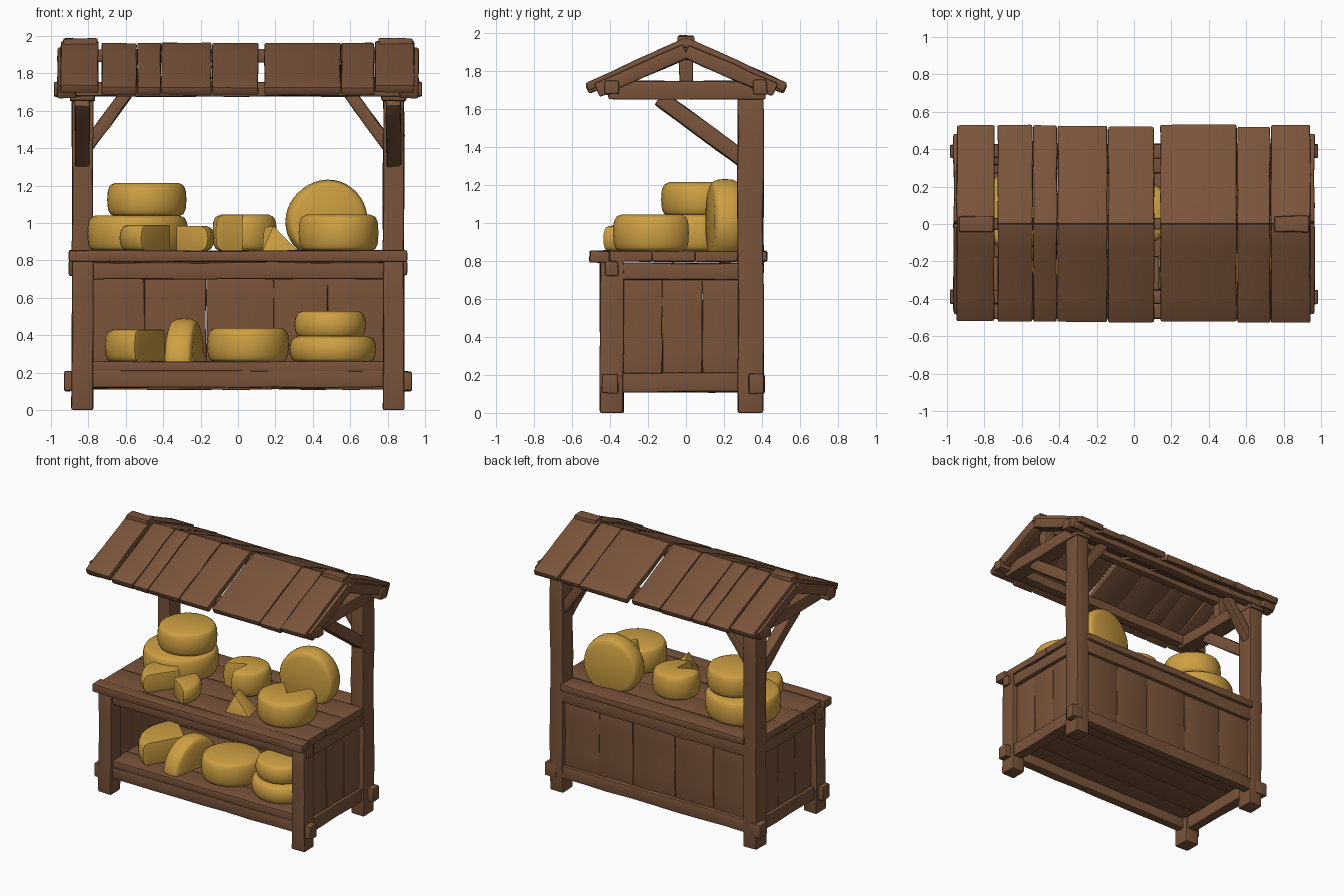
import bpy, bmesh, math, random
from mathutils import Vector, Matrix

if "Cube" in bpy.data.objects:
    bpy.data.objects.remove(bpy.data.objects["Cube"])

random.seed(4)


def material(name, rgb):
    m = bpy.data.materials.new(name)
    m.diffuse_color = (*rgb, 1)
    m.use_nodes = True
    m.node_tree.nodes["Principled BSDF"].inputs["Base Color"].default_value = m.diffuse_color
    return m


WOOD = material("brown wood", (0.195, 0.088, 0.043))
CHEESE = material("yellow cheese", (0.62, 0.35, 0.055))


def finish(name, bm, mat, bevel, angle=30):
    """Soften hard edges, shade smooth with sharp creases, link the object."""
    bmesh.ops.recalc_face_normals(bm, faces=bm.faces)
    hard = [e for e in bm.edges if e.is_manifold and e.calc_face_angle(0) > 0.7]
    bmesh.ops.bevel(bm, geom=hard, offset=bevel, segments=2, profile=0.6,
                    affect='EDGES', clamp_overlap=True)
    me = bpy.data.meshes.new(name)
    bm.to_mesh(me)
    bm.free()
    me.materials.append(mat)
    for p in me.polygons:
        p.use_smooth = True
    me.set_sharp_from_angle(angle=math.radians(angle))
    ob = bpy.data.objects.new(name, me)
    bpy.context.collection.objects.link(ob)
    return ob


def beam(name, p, q, w, h, wobble=0.004, bevel=0.012, n=4):
    """Hand-hewn timber from p to q; w is the horizontal width, h the depth."""
    p, q = Vector(p), Vector(q)
    d = (q - p).normalized()
    side = Vector((0, 0, 1)).cross(d)
    side = side.normalized() if side.length > 0.01 else Vector((0, 1, 0))
    up = d.cross(side)
    bm = bmesh.new()
    rings = []
    for i in range(n + 1):
        c = p.lerp(q, i / n)
        rings.append([bm.verts.new(c + side * (a * w / 2 + random.uniform(-wobble, wobble))
                                   + up * (b * h / 2 + random.uniform(-wobble, wobble)))
                      for a, b in ((-1, -1), (1, -1), (1, 1), (-1, 1))])
    for r, s in zip(rings, rings[1:]):
        for k in range(4):
            bm.faces.new((r[k], r[(k + 1) % 4], s[(k + 1) % 4], s[k]))
    bm.faces.new(rings[0])
    bm.faces.new(rings[-1])
    return finish(name, bm, WOOD, min(bevel, w * 0.3, h * 0.3))


def cheese(name, at, r, h, a0=0, a1=360, turn=None):
    """Rounded wheel, or a cut sector of one between angles a0 and a1."""
    full = a1 - a0 >= 360
    n = 40 if full else max(8, int((a1 - a0) / 9))
    prof = [(r - 0.04, 0), (r - 0.012, 0.012), (r, 0.04), (r + 0.004, h / 2),
            (r, h - 0.04), (r - 0.012, h - 0.012), (r - 0.04, h)]
    bm = bmesh.new()
    bot, top = bm.verts.new((0, 0, 0)), bm.verts.new((0, 0, h))
    cols = []
    for i in range(n if full else n + 1):
        t = math.radians(a0 + (a1 - a0) * i / n)
        k = 1 + 0.012 * math.sin(3 * t + at[0] * 9)
        cols.append([bm.verts.new((x * k * math.cos(t), x * k * math.sin(t), z)) for x, z in prof])
    pairs = list(zip(cols, cols[1:])) + ([(cols[-1], cols[0])] if full else [])
    for a, b in pairs:
        for j in range(len(prof) - 1):
            bm.faces.new((a[j], b[j], b[j + 1], a[j + 1]))
        bm.faces.new((bot, b[0], a[0]))
        bm.faces.new((top, a[-1], b[-1]))
    if not full:
        bm.faces.new([bot] + cols[0] + [top])
        bm.faces.new([top] + cols[-1][::-1] + [bot])
    if turn:
        bmesh.ops.transform(bm, matrix=turn, verts=bm.verts)
    bmesh.ops.translate(bm, vec=at, verts=bm.verts)
    return finish(name, bm, CHEESE, 0.008, 40)


# Posts, side frames, side panels, gable frames (both ends)
for s, tag in ((-1, "left"), (1, "right")):
    x = 0.832 * s
    beam(tag + "_back_post", (x, 0.34, 0), (x, 0.34, 1.68), 0.135, 0.112, n=8)
    beam(tag + "_front_leg", (x, -0.39, 0), (x, -0.39, 0.8), 0.125, 0.112)
    beam(tag + "_side_top_rail", (x, -0.44, 0.745), (x, 0.3, 0.745), 0.09, 0.09)
    beam(tag + "_side_bottom_rail", (x, -0.38, 0.16), (x, 0.3, 0.16), 0.08, 0.1)
    for i in range(3):
        y = -0.23 + 0.21 * i
        beam(f"{tag}_side_panel_{i}", (x, y, 0.19), (x, y, 0.72), 0.208, 0.035, 0.003, 0.006)
    for y in (-0.40, 0.37):
        beam(tag + "_rail_peg", (x, y, 0.155), (0.93 * s, y, 0.155), 0.085, 0.105, n=1)
    beam(tag + "_upper_peg", (x, -0.39, 0.76), (0.905 * s, -0.39, 0.76), 0.07, 0.08, n=1)
    beam(tag + "_tie_beam", (x, -0.41, 1.7), (x, 0.42, 1.7), 0.13, 0.095)
    beam(tag + "_king_post", (x, 0, 1.72), (x, 0, 1.93), 0.07, 0.09, n=2)
    beam(tag + "_ridge_cap", (0.75 * s, 0, 1.955), (0.935 * s, 0, 1.955), 0.085, 0.065, n=2)
    beam(tag + "_side_brace", (x, -0.14, 1.66), (x, 0.32, 1.32), 0.08, 0.085)
    beam(tag + "_back_brace", (0.59 * s, 0.35, 1.7), (0.84 * s, 0.35, 1.36), 0.07, 0.065)
    for t in (-1, 1):
        beam(tag + "_rafter", (0.915 * s, 0.47 * t, 1.7), (0.915 * s, 0, 1.905), 0.1, 0.075)

# Long rails, floor and counter
beam("front_bottom_rail", (-0.8, -0.40, 0.165), (0.8, -0.40, 0.165), 0.07, 0.09, n=8)
beam("back_bottom_rail", (-0.8, 0.37, 0.16), (0.8, 0.37, 0.16), 0.07, 0.1, n=8)
beam("front_top_rail", (-0.8, -0.40, 0.745), (0.8, -0.40, 0.745), 0.075, 0.09, n=8)
beam("back_top_rail", (-0.8, 0.365, 0.75), (0.8, 0.365, 0.75), 0.08, 0.1, n=8)
for i in range(4):
    y = -0.335 + 0.19 * i
    beam(f"shelf_board_{i}", (-0.79, y, 0.23), (0.79, y, 0.23), 0.189, 0.06, 0.002, 0.008, 6)
beam("counter_front_edge", (-0.905, -0.455, 0.824), (0.905, -0.455, 0.824), 0.105, 0.062, 0.004, n=8)
for i in range(3):
    y = -0.29 + 0.225 * i
    beam(f"counter_board_{i}", (-0.885, y, 0.825), (0.885, y, 0.825), 0.224, 0.055, 0.002, 0.008, 8)
beam("counter_back_edge", (-0.79, 0.35, 0.825), (0.79, 0.35, 0.825), 0.155, 0.055, 0.003, n=8)

# Back panel planks
edges = [-0.78, -0.5, -0.17, 0.19, 0.48, 0.78]
for i, (a, b) in enumerate(zip(edges, edges[1:])):
    beam(f"back_panel_{i}", ((a + b) / 2, 0.36, 0.19), ((a + b) / 2, 0.36, 0.73),
         0.035, b - a - 0.002, 0.003, 0.006)

# Roof purlins, ridge and planks on both slopes
for y in (-0.39, 0.39):
    beam("roof_purlin", (-0.985, y, 1.715), (0.985, y, 1.715), 0.075, 0.075, n=8)
beam("ridge_beam", (-0.93, 0, 1.895), (0.93, 0, 1.895), 0.06, 0.07, n=8)
planks = [(-0.95, -0.745), (-0.73, -0.54), (-0.54, -0.41), (-0.41, -0.14),
          (-0.14, 0.11), (0.14, 0.55), (0.55, 0.73), (0.73, 0.945)]
for t, tag in ((-1, "front"), (1, "back")):
    for i, (a, b) in enumerate(planks):
        lift = 0.012 if i in (0, 7) else 0
        x, e = (a + b) / 2, random.uniform(-0.008, 0.008)
        beam(f"{tag}_roof_plank_{i}", (x, (0.52 + e) * t, 1.705 + lift),
             (x, -0.008 * t, 1.944 + lift), b - a - 0.004, 0.046, 0.003, 0.01)

# Cheeses on the counter
T = 0.85
cheese("large_wheel", (-0.54, 0.07, T), 0.265, 0.19)
cheese("stacked_wheel", (-0.49, 0.08, T + 0.185), 0.208, 0.18)
cheese("cut_centre_wheel", (0.035, 0.06, T), 0.168, 0.195, 265, 565)
cheese("cut_right_wheel", (0.54, -0.17, T), 0.21, 0.195, 130, 420)
cheese("left_wedge", (-0.36, -0.2, T), 0.27, 0.14, 140, 235)
cheese("middle_wedge", (-0.33, -0.32, T), 0.2, 0.135, -35, 65)
stand = Matrix.Rotation(math.radians(8), 4, 'Z') @ Matrix.Rotation(math.radians(90), 4, 'X')
cheese("standing_wheel", (0.465, 0.285, 1.01), 0.217, 0.16, turn=stand)

# Small upright wedge
bm = bmesh.new()
front = [bm.verts.new(v) for v in ((0.13, -0.35, T), (0.325, -0.33, T), (0.19, -0.31, 0.985))]
rear = [bm.verts.new(v) for v in ((0.13, -0.17, T), (0.29, -0.17, T), (0.14, -0.19, 0.98))]
bm.faces.new(front)
bm.faces.new(rear)
for k in range(3):
    bm.faces.new((front[k], front[(k + 1) % 3], rear[(k + 1) % 3], rear[k]))
bmesh.ops.triangulate(bm, faces=bm.faces)
finish("small_wedge", bm, CHEESE, 0.006)

# Cheeses on the lower shelf
L = 0.255
cheese("shelf_wheel", (0.053, -0.15, L), 0.215, 0.185)
cheese("shelf_stack_bottom", (0.51, -0.16, L), 0.228, 0.14)
cheese("shelf_stack_top", (0.495, -0.16, L + 0.13), 0.187, 0.145)
cheese("shelf_half_wheel", (-0.39, -0.1, L), 0.32, 0.175, 135, 240)
upright = Matrix.Rotation(math.radians(80), 4, 'Z') @ Matrix.Rotation(math.radians(90), 4, 'X')
cheese("shelf_upright_half", (-0.36, -0.15, L), 0.23, 0.15, 0, 180, upright)
